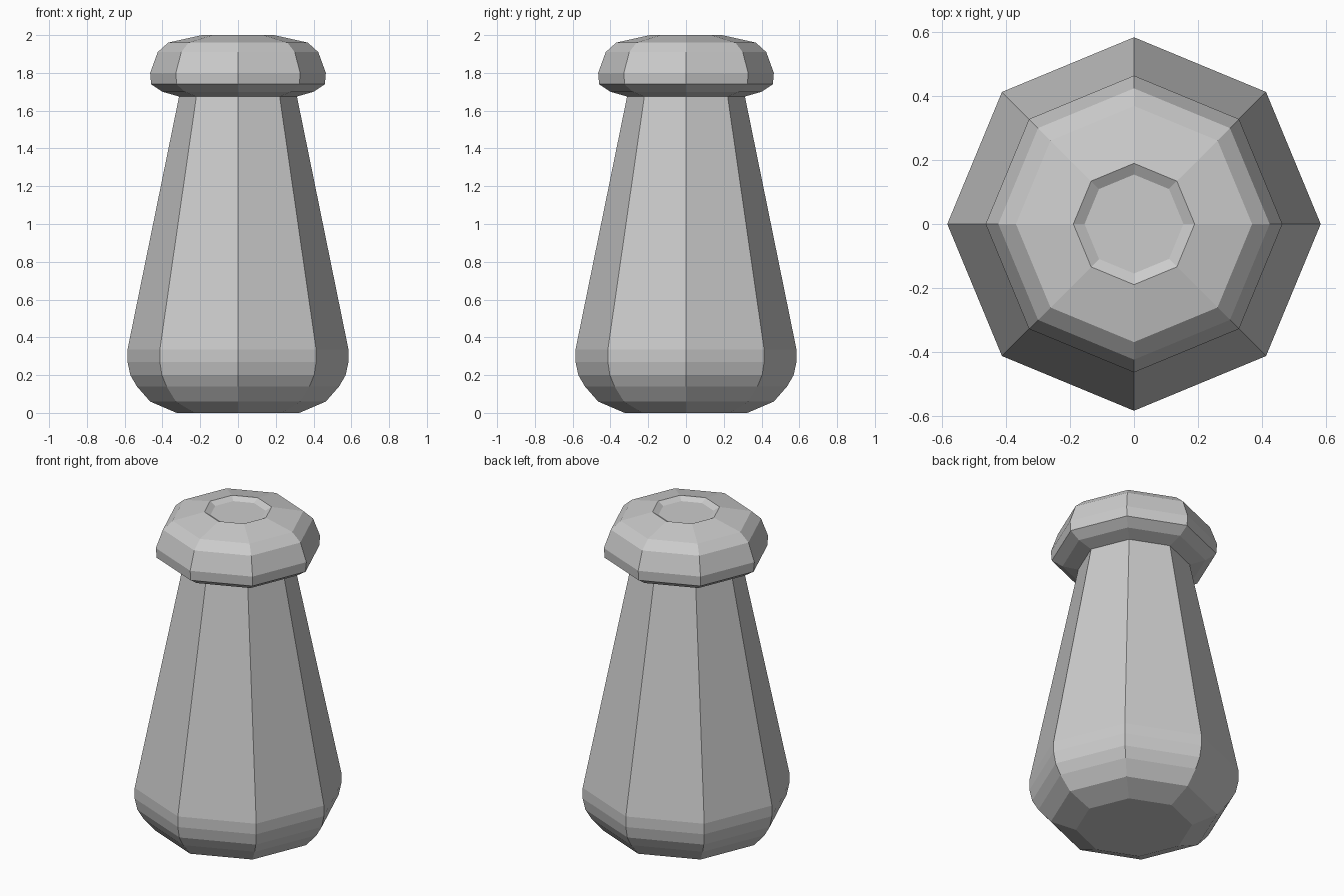
import bpy, bmesh
from math import cos, sin, tau

if "Cube" in bpy.data.objects:
    bpy.data.objects.remove(bpy.data.objects["Cube"])

SIDES = 8


def lathe(name, profile):
    """Revolve (radius, z) points into a flat-faced eight-sided solid, capped at both ends."""
    bm = bmesh.new()
    rings = [[bm.verts.new((r * cos(tau * i / SIDES), r * sin(tau * i / SIDES), z))
              for i in range(SIDES)] for r, z in profile]
    for low, high in zip(rings, rings[1:]):
        for i in range(SIDES):
            j = (i + 1) % SIDES
            bm.faces.new((low[i], low[j], high[j], high[i]))
    bm.faces.new(rings[0][::-1])
    bm.faces.new(rings[-1])
    bmesh.ops.recalc_face_normals(bm, faces=bm.faces)
    mesh = bpy.data.meshes.new(name)
    bm.to_mesh(mesh)
    bm.free()
    obj = bpy.data.objects.new(name, mesh)
    bpy.context.collection.objects.link(obj)
    return obj


# Whole shaker: rounded base, tapering body, overhanging cap with a shallow top recess
lathe("shaker", [
    (0.325, 0.0), (0.465, 0.06), (0.535, 0.14), (0.57, 0.20), (0.585, 0.27), (0.585, 0.335),
    (0.312, 1.675),
    (0.40, 1.70), (0.46, 1.74), (0.465, 1.80), (0.425, 1.91), (0.37, 1.96),
    (0.19, 2.0), (0.155, 1.98),
])
